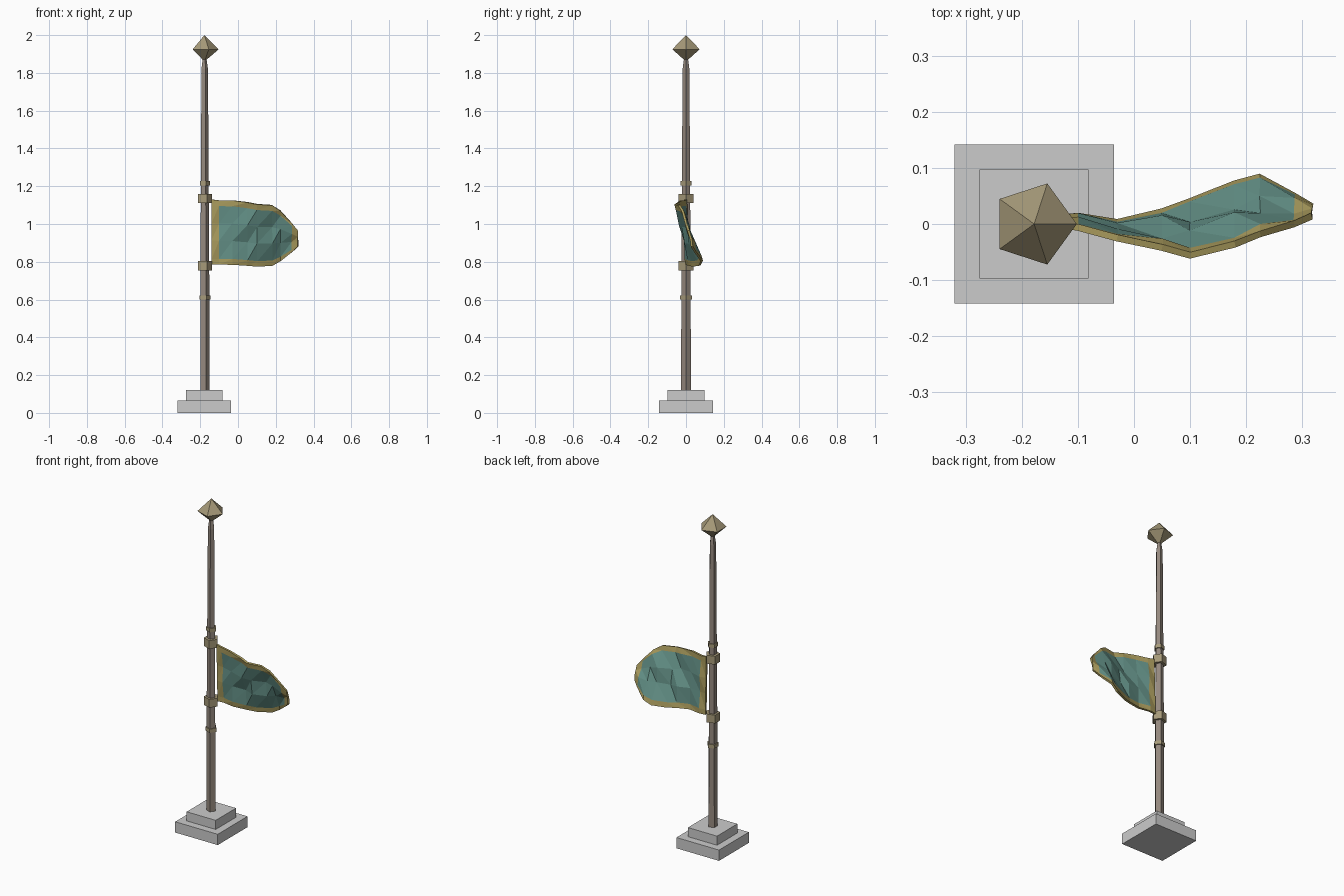
import bpy, bmesh, math

if "Cube" in bpy.data.objects:
    bpy.data.objects.remove(bpy.data.objects["Cube"])

CX = -0.178
SIDES = 5


def material(name, rgb):
    m = bpy.data.materials.new(name)
    m.diffuse_color = (*rgb, 1)
    m.use_nodes = True
    m.node_tree.nodes["Principled BSDF"].inputs["Base Color"].default_value = m.diffuse_color
    return m


wood = material("wood", (0.30, 0.25, 0.21))
brass = material("brass", (0.38, 0.32, 0.19))
gold = material("gold_trim", (0.40, 0.33, 0.11))
teal = material("teal_cloth", (0.13, 0.29, 0.25))


def make(name, verts, faces, mats=()):
    me = bpy.data.meshes.new(name)
    me.from_pydata(verts, [], faces)
    bm = bmesh.new()
    bm.from_mesh(me)
    bmesh.ops.remove_doubles(bm, verts=bm.verts, dist=1e-5)
    bmesh.ops.recalc_face_normals(bm, faces=bm.faces)
    bm.to_mesh(me)
    bm.free()
    for m in mats:
        me.materials.append(m)
    ob = bpy.data.objects.new(name, me)
    bpy.context.collection.objects.link(ob)
    return ob


def lathe(name, profile, mat, n=SIDES):
    """Faceted turned part around the pole axis from (radius, z) points."""
    verts = [(CX + r * math.cos(math.tau * i / n), r * math.sin(math.tau * i / n), z)
             for r, z in profile for i in range(n)]
    faces = [(k * n + i, k * n + (i + 1) % n, (k + 1) * n + (i + 1) % n, (k + 1) * n + i)
             for k in range(len(profile) - 1) for i in range(n)]
    if profile[0][0] > 0:
        faces.append(tuple(range(n)))
        faces.append(tuple(range((len(profile) - 1) * n, len(profile) * n)))
    return make(name, verts, faces, [mat])


# Stepped stone base
for name, half, z0, z1 in (("base_lower", 0.142, 0, 0.065), ("base_upper", 0.097, 0.065, 0.12)):
    bpy.ops.mesh.primitive_cube_add(size=1, location=(CX, 0, (z0 + z1) / 2))
    ob = bpy.context.object
    ob.name = name
    ob.scale = (2 * half, 2 * half, z1 - z0)

# Pole, finial and rings
lathe("pole", [(0.027, 0.12), (0.026, 0.7), (0.019, 1.82), (0.012, 1.87)], wood)
lathe("finial", [(0, 1.86), (0.076, 1.925), (0, 2.0)], brass)
for name, r, z0, z1 in (("flag_ring_top", 0.041, 1.11, 1.16), ("flag_ring_bottom", 0.041, 0.755, 0.805),
                        ("band_top", 0.030, 1.205, 1.227), ("band_bottom", 0.033, 0.60, 0.622)):
    lathe(name, [(r, z0), (r, z1)], brass)

# Flag: columns of x, top z, bottom z, top y, bottom y
cols = [(-0.14, 1.13, 0.785, 0.0, 0.01),
        (-0.10, 1.125, 0.785, -0.006, 0.014),
        (-0.03, 1.125, 0.785, -0.025, 0.003),
        (0.05, 1.115, 0.78, -0.042, 0.022),
        (0.10, 1.105, 0.775, -0.056, 0.04),
        (0.18, 1.10, 0.78, -0.036, 0.072),
        (0.225, 1.07, 0.805, -0.018, 0.084),
        (0.285, 1.005, 0.85, 0.0, 0.05),
        (0.317, 0.965, 0.88, 0.014, 0.031)]
rows = [0, 0.09, 0.36, 0.63, 0.91, 1]
R = len(rows)
verts = []
for x, zt, zb, yt, yb in cols:
    for v in rows:
        z = zt + (zb - zt) * v
        fold = 0.016 * math.sin(math.pi * v) * math.sin(math.tau * (z - 0.6 * x) / 0.17)
        fold *= min(1, (x + 0.14) / 0.1, (0.33 - x) / 0.06)
        verts.append((x, yt + (yb - yt) * v + fold, z))
faces, trim = [], []
for c in range(len(cols) - 1):
    for r in range(R - 1):
        a, b, d, e = c * R + r, c * R + r + 1, (c + 1) * R + r + 1, (c + 1) * R + r
        border = c in (0, len(cols) - 2) or r in (0, R - 2)
        faces += [(a, b, e), (b, d, e)]
        trim += [0 if border else 1] * 2
flag = make("flag", verts, faces, [gold, teal])
for p, t in zip(flag.data.polygons, trim):
    p.material_index = t
mod = flag.modifiers.new("thickness", 'SOLIDIFY')
mod.thickness = 0.012
mod.offset = 0
